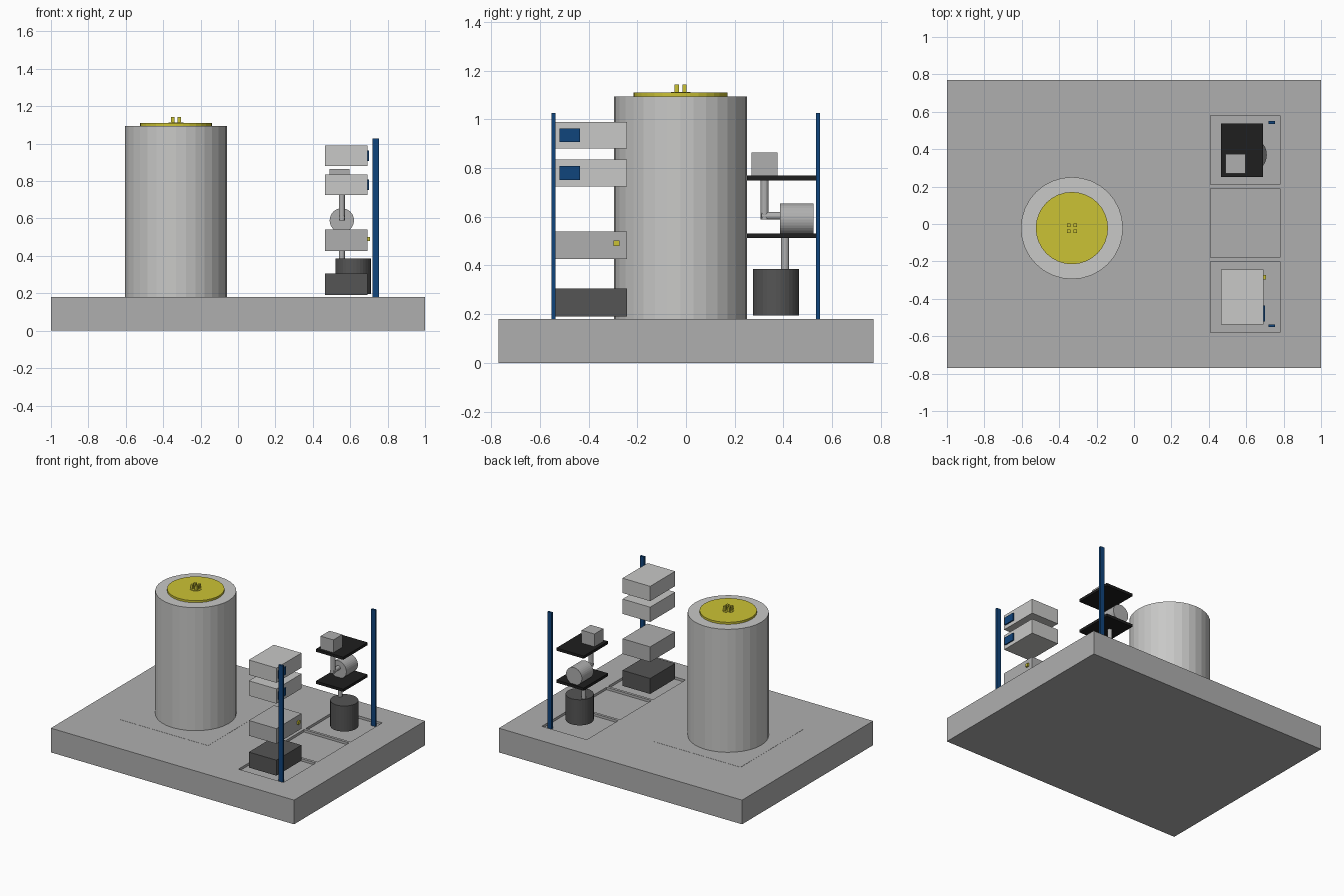
import bpy, bmesh, math
from mathutils import Matrix, Vector

if "Cube" in bpy.data.objects:
    bpy.data.objects.remove(bpy.data.objects["Cube"])


def mat(name, rgb):
    m = bpy.data.materials.new(name)
    m.diffuse_color = (*rgb, 1)
    m.use_nodes = True
    m.node_tree.nodes["Principled BSDF"].inputs["Base Color"].default_value = m.diffuse_color
    return m


GREY = mat("concrete_grey", (0.43, 0.43, 0.43))
LIGHT = mat("light_grey", (0.58, 0.58, 0.57))
DARK = mat("dark_grey", (0.09, 0.09, 0.09))
BLACK = mat("black", (0.013, 0.013, 0.013))
YELLOW = mat("yellow", (0.60, 0.54, 0.035))
BLUE = mat("blue", (0.005, 0.058, 0.20))


def finish(name, bm, material):
    me = bpy.data.meshes.new(name)
    bm.to_mesh(me)
    bm.free()
    me.materials.append(material)
    ob = bpy.data.objects.new(name, me)
    bpy.context.collection.objects.link(ob)
    return ob


def add_box(bm, x, y, z):
    lo, hi = Vector((x[0], y[0], z[0])), Vector((x[1], y[1], z[1]))
    m = Matrix.Translation((lo + hi) / 2) @ Matrix.Diagonal((*(hi - lo), 1))
    bmesh.ops.create_cube(bm, size=1, matrix=m)


def box(name, x, y, z, material):
    bm = bmesh.new()
    add_box(bm, x, y, z)
    return finish(name, bm, material)


def cylinder(name, start, end, r, material, n=32):
    a, b = Vector(start), Vector(end)
    bm = bmesh.new()
    rot = (b - a).to_track_quat('Z', 'Y').to_matrix().to_4x4()
    bmesh.ops.create_cone(bm, cap_ends=True, segments=n, radius1=r, radius2=r,
                          depth=(b - a).length, matrix=Matrix.Translation((a + b) / 2) @ rot)
    return finish(name, bm, material)


# base slab with three shallow trays cut in its top
base = box("base_slab", (-1, 1), (-0.77, 0.77), (0, 0.18), GREY)
bm = bmesh.new()
for y in ((-0.58, -0.20), (-0.18, 0.19), (0.21, 0.58)):
    add_box(bm, (0.41, 0.78), y, (0.162, 0.25))
cutter = finish("tray_cutter", bm, GREY)
cutter.hide_render = True
mod = base.modifiers.new("trays", 'BOOLEAN')
mod.object = cutter
mod.solver = 'EXACT'
bpy.context.view_layer.objects.active = base
bpy.ops.object.modifier_apply(modifier=mod.name)
bpy.data.objects.remove(cutter)

# tank, on a barely raised pad, with lid and four-pronged knob
cx, cy = -0.332, -0.022
box("tank_pad", (cx - 0.36, cx + 0.36), (cy - 0.37, cy + 0.37), (0.175, 0.181), GREY)
cylinder("tank", (cx, cy, 0.175), (cx, cy, 1.095), 0.273, LIGHT)
cylinder("tank_lid", (cx, cy, 1.09), (cx, cy, 1.11), 0.193, YELLOW)
cylinder("knob_ring", (cx, cy, 1.105), (cx, cy, 1.113), 0.04, YELLOW, 16)
bm = bmesh.new()
for sx in (-1, 1):
    for sy in (-1, 1):
        px, py = cx + sx * 0.017, cy + sy * 0.016
        add_box(bm, (px - 0.009, px + 0.009), (py - 0.009, py + 0.009), (1.11, 1.143))
finish("lid_knob", bm, YELLOW)

# upright posts
for name, y in (("front_post", (-0.552, -0.536)), ("rear_post", (0.534, 0.55))):
    box(name, (0.72, 0.755), y, (0.162, 1.027), BLUE)

# front stack of cabinets
X, Y = (0.465, 0.692), (-0.537, -0.243)
for name, z, m in (("battery_box", (0.19, 0.305), DARK),
                   ("control_box", (0.427, 0.54), GREY),
                   ("lower_display_box", (0.725, 0.835), LIGHT),
                   ("upper_display_box", (0.88, 0.99), LIGHT)):
    box(name, X, Y, z, m)
for name, z in (("lower_screen", 0.78), ("upper_screen", 0.935)):
    box(name, (0.69, 0.701), (-0.52, -0.435), (z - 0.028, z + 0.028), BLUE)
box("control_button", (0.69, 0.705), (-0.298, -0.274), (0.48, 0.502), YELLOW)

# rear stack: motor, two shelves, pump, pipes and sensor box
cylinder("drum_motor", (0.615, 0.37, 0.195), (0.615, 0.37, 0.385), 0.095, DARK)
for name, z in (("lower_shelf", 0.512), ("upper_shelf", 0.75)):
    box(name, (0.465, 0.69), (0.25, 0.537), (z, z + 0.02), BLACK)
cylinder("lower_pipe", (0.555, 0.407, 0.38), (0.555, 0.407, 0.515), 0.016, GREY, 16)
cylinder("pump", (0.555, 0.387, 0.59), (0.555, 0.523, 0.59), 0.065, GREY)
cylinder("pump_pipe", (0.555, 0.31, 0.604), (0.555, 0.39, 0.604), 0.016, GREY, 16)
cylinder("upper_pipe", (0.555, 0.323, 0.59), (0.555, 0.323, 0.755), 0.016, GREY, 16)
box("sensor_box", (0.49, 0.595), (0.27, 0.375), (0.768, 0.865), GREY)
